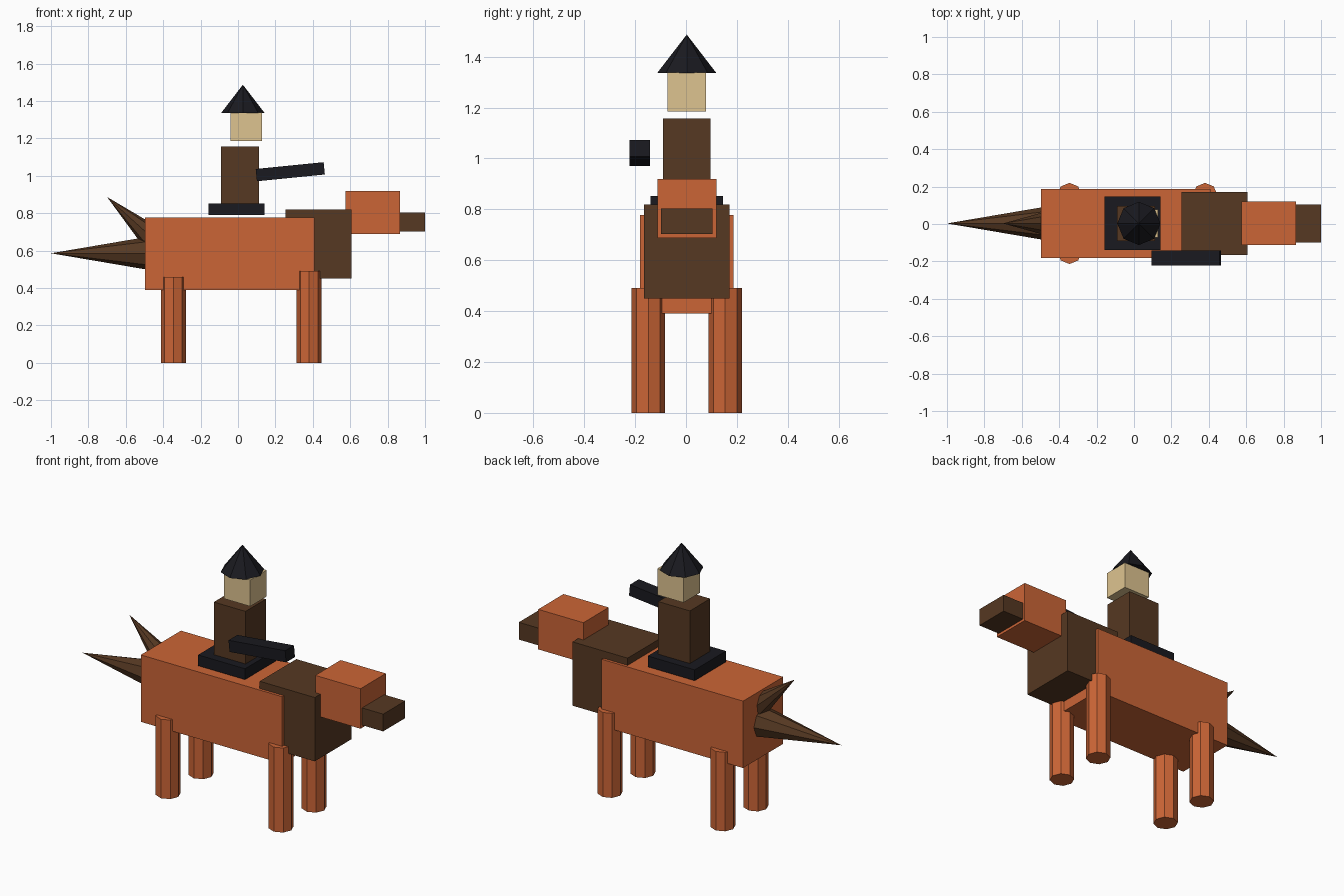
import bpy
from mathutils import Vector

if "Cube" in bpy.data.objects:
    bpy.data.objects.remove(bpy.data.objects["Cube"])

YC = 0.003  # centre line of the model


def material(name, rgb):
    m = bpy.data.materials.new(name)
    m.diffuse_color = (*rgb, 1)
    m.use_nodes = True
    m.node_tree.nodes["Principled BSDF"].inputs["Base Color"].default_value = m.diffuse_color
    return m


ORANGE = material("orange", (0.60, 0.13, 0.037))
BROWN = material("brown", (0.093, 0.040, 0.016))
BLACK = material("black", (0.010, 0.010, 0.014))
CREAM = material("cream", (0.73, 0.55, 0.28))


def finish(name, mat):
    ob = bpy.context.object
    ob.name = name
    ob.data.materials.append(mat)
    return ob


def box(name, x, y, z, mat):
    """Box from (min, max) ranges on each axis."""
    bpy.ops.mesh.primitive_cube_add(size=1, location=[(a + b) / 2 for a, b in (x, y, z)])
    bpy.context.object.scale = [b - a for a, b in (x, y, z)]
    return finish(name, mat)


def mid(half):
    return (YC - half, YC + half)


def spike(name, tip, direction, depth, slope, mat):
    """Eight-sided cone running from its tip along a direction."""
    tip, d = Vector(tip), Vector(direction).normalized()
    bpy.ops.mesh.primitive_cone_add(vertices=8, radius1=depth * slope, radius2=0,
                                    depth=depth, location=tip + d * depth / 2)
    ob = finish(name, mat)
    ob.rotation_euler = (-d).to_track_quat('Z', 'Y').to_euler()
    return ob


# Animal: body, chest, head, snout
box("body", (-0.497, 0.41), mid(0.184), (0.39, 0.778), ORANGE)
box("chest", (0.255, 0.608), mid(0.168), (0.45, 0.82), BROWN)
box("animal_head", (0.575, 0.865), mid(0.116), (0.688, 0.92), ORANGE)
box("snout", (0.84, 1.0), mid(0.101), (0.703, 0.803), BROWN)

# Legs
for part, x, h in (("back_leg", -0.345, 0.458), ("front_leg", 0.38, 0.49)):
    for side in (-1, 1):
        bpy.ops.mesh.primitive_cylinder_add(vertices=8, radius=0.066, depth=h,
                                            location=(x, YC + side * 0.151, h / 2))
        finish(part, ORANGE)

# Tail: long lower spike and short raised spike
spike("lower_tail", (-1.0, YC, 0.586), (1, 0, 0), 0.56, 0.17, BROWN)
spike("upper_tail", (-0.70, YC, 0.887), (0.74, 0, -0.67), 0.33, 0.205, BROWN)

# Rider: saddle, torso, head, hat
box("saddle", (-0.158, 0.143), mid(0.143), (0.79, 0.853), BLACK)
box("torso", (-0.092, 0.111), mid(0.093), (0.84, 1.158), BROWN)
box("rider_head", (-0.039, 0.129), mid(0.075), (1.185, 1.338), CREAM)
spike("hat", (0.026, YC, 1.487), (0, 0, -1), 0.15, 0.77, BLACK)

# Arm, tilted slightly upwards
arm = box("arm", (0.097, 0.462), (-0.222, -0.141), (0.989, 1.055), BLACK)
arm.rotation_euler.y = -0.1
